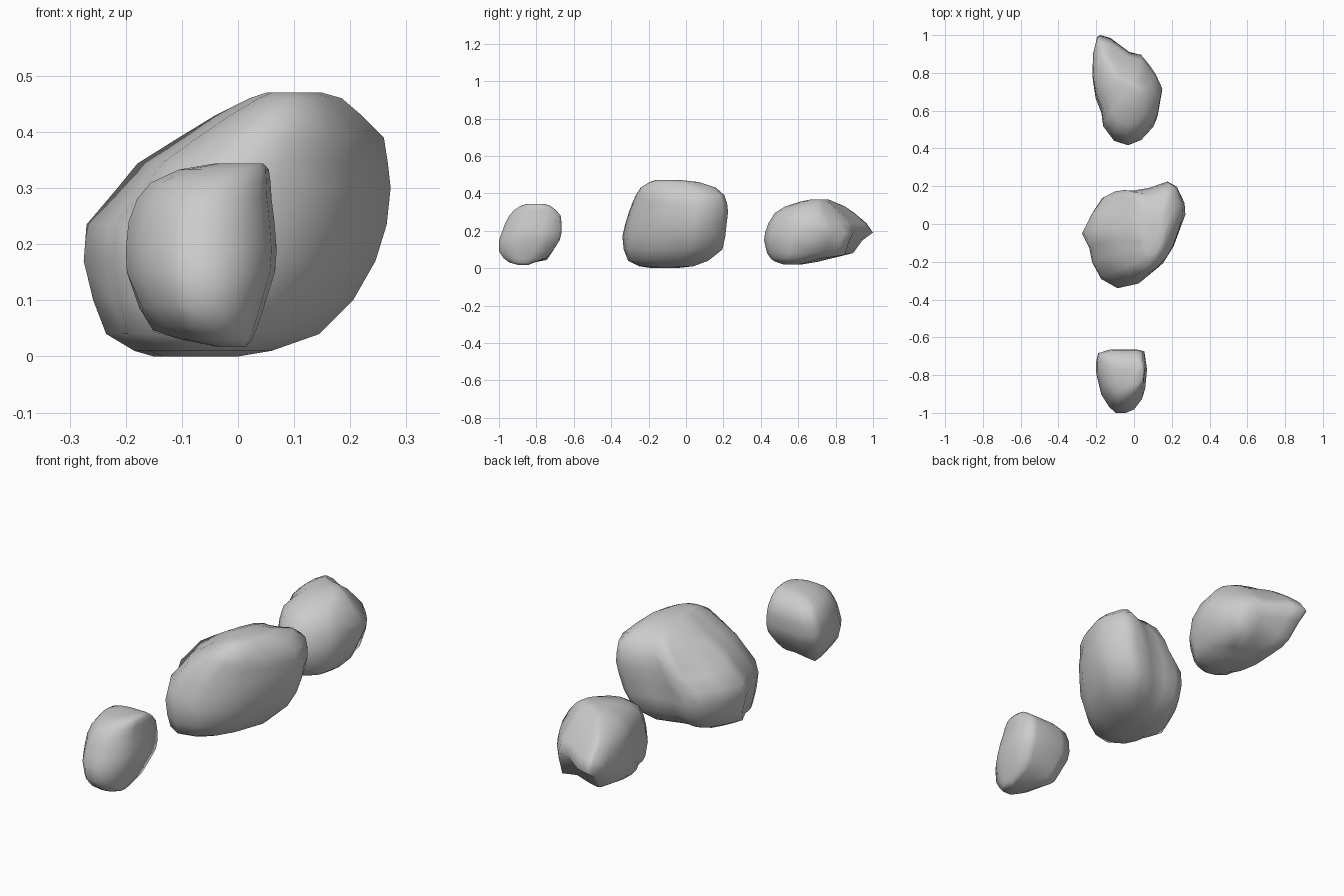
import bpy, bmesh
from mathutils import Vector


def rock(name, outline, levels, dents=()):
    """Loft a plan outline, refitted at each height to (z, x0, x1, y0, y1)."""
    xs, ys = zip(*outline)
    ax, bx, ay, by = min(xs), max(xs), min(ys), max(ys)
    bm = bmesh.new()
    rings = []
    for z, x0, x1, y0, y1 in levels:
        ring = []
        for x, y in outline:
            p = Vector((x0 + (x - ax) / (bx - ax) * (x1 - x0),
                        y0 + (y - ay) / (by - ay) * (y1 - y0), z))
            # local hollows and bumps
            for centre, radius, push in dents:
                d = (p - Vector(centre)).length / radius
                if d < 1:
                    p += Vector(push) * (1 - d * d) ** 2
            ring.append(bm.verts.new(p))
        rings.append(ring)
    n = len(outline)
    for a, b in zip(rings, rings[1:]):
        for i in range(n):
            j = (i + 1) % n
            bm.faces.new((a[i], a[j], b[j], b[i]))
    # close both ends with a fan
    for ring in (rings[0], rings[-1]):
        face = bm.faces.new(ring)
        bmesh.ops.poke(bm, faces=[face])
    bmesh.ops.recalc_face_normals(bm, faces=bm.faces[:])
    for f in bm.faces:
        f.smooth = True
    me = bpy.data.meshes.new(name)
    bm.to_mesh(me)
    bm.free()
    ob = bpy.data.objects.new(name, me)
    bpy.context.collection.objects.link(ob)
    return ob


# large middle boulder with a hollow on its upper back left
rock("middle_boulder",
     [(-.27, -.04), (-.22, .06), (-.16, .15), (-.10, .18), (-.03, .175), (.06, .19),
      (.165, .225), (.22, .195), (.265, .105), (.27, .04), (.20, -.14), (.14, -.23),
      (.04, -.31), (-.075, -.335), (-.165, -.285), (-.215, -.195), (-.23, -.12)],
     [(0, -.15, .0, -.18, -.05), (.01, -.185, .06, -.25, .04), (.04, -.235, .145, -.31, .12),
      (.10, -.258, .205, -.333, .195), (.17, -.275, .245, -.34, .21),
      (.235, -.27, .265, -.325, .217), (.30, -.215, .272, -.305, .225),
      (.345, -.18, .267, -.288, .22), (.39, -.11, .26, -.268, .205),
      (.43, -.04, .22, -.243, .16), (.46, .02, .185, -.195, .07),
      (.47, .05, .15, -.165, -.02)],
     [((-.12, .10, .34), .15, (.02, -.015, -.03))])

# small front stone with a little foot at its back left
rock("front_stone",
     [(-.185, -.68), (-.125, -.66), (-.05, -.66), (.02, -.66), (.055, -.67), (.069, -.77),
      (.06, -.87), (.045, -.92), (.005, -.975), (-.04, -.995), (-.095, -.995),
      (-.13, -.96), (-.17, -.895), (-.195, -.79), (-.195, -.725)],
     [(.018, -.04, .015, -.90, -.84), (.03, -.10, .025, -.945, -.81),
      (.053, -.145, .035, -.975, -.75), (.09, -.172, .047, -1, -.715),
      (.15, -.198, .066, -1, -.675), (.19, -.2, .069, -.985, -.665),
      (.24, -.195, .065, -.967, -.665), (.28, -.18, .06, -.945, -.67),
      (.31, -.155, .058, -.92, -.695), (.333, -.105, .055, -.885, -.725),
      (.344, -.04, .045, -.85, -.76)],
     [((-.14, -.76, .06), .07, (-.012, .02, -.01))])

# rear stone tapering to a back left tip, bulging low on the back right
rock("rear_stone",
     [(-.195, .99), (-.18, 1), (-.125, .985), (-.025, .91), (.037, .895), (.075, .84),
      (.115, .79), (.15, .715), (.127, .58), (.105, .525), (.04, .45), (-.03, .42),
      (-.105, .445), (-.165, .53), (-.175, .61), (-.205, .69), (-.22, .79), (-.217, .9)],
     [(.02, -.10, .02, .52, .62), (.035, -.15, .07, .475, .71), (.05, -.175, .095, .455, .77),
      (.08, -.2, .12, .433, .893), (.15, -.217, .145, .417, .945), (.19, -.22, .15, .423, 1),
      (.24, -.215, .147, .44, .965), (.295, -.2, .12, .475, .90), (.33, -.16, .09, .53, .85),
      (.355, -.12, .06, .61, .79), (.368, -.07, .02, .67, .76)],
     [((.05, .82, .09), .13, (.03, .045, -.01))])
